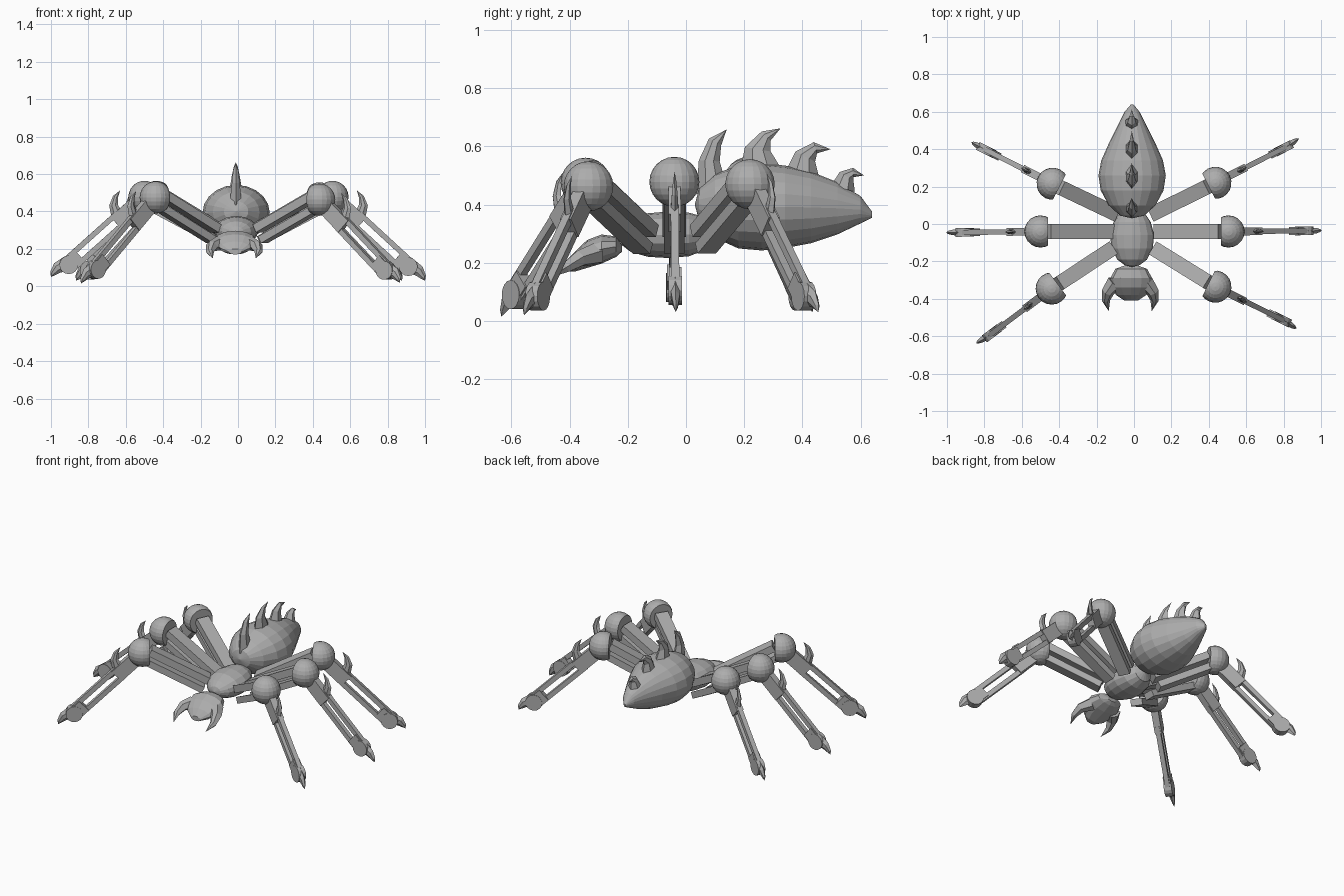
import bpy, bmesh, math
from mathutils import Vector, Matrix

if "Cube" in bpy.data.objects:
    bpy.data.objects.remove(bpy.data.objects["Cube"])

mat = bpy.data.materials.new("plain_grey")
mat.use_nodes = True
grey = (0.42, 0.42, 0.42, 1)
mat.diffuse_color = grey
mat.node_tree.nodes["Principled BSDF"].inputs["Base Color"].default_value = grey
UP = Vector((0, 0, 1))


def finish(name, bm):
    bmesh.ops.recalc_face_normals(bm, faces=bm.faces)
    mesh = bpy.data.meshes.new(name)
    bm.to_mesh(mesh)
    bm.free()
    mesh.materials.append(mat)
    obj = bpy.data.objects.new(name, mesh)
    bpy.context.collection.objects.link(obj)
    return obj


def skin(name, rings):
    """Join equal rings of points into a capped tube."""
    bm = bmesh.new()
    rows = [[bm.verts.new(p) for p in ring] for ring in rings]
    n = len(rows[0])
    for a, b in zip(rows, rows[1:]):
        for i in range(n):
            j = (i + 1) % n
            bm.faces.new((a[i], a[j], b[j], b[i]))
    bm.faces.new(rows[0])
    bm.faces.new(rows[-1])
    bmesh.ops.remove_doubles(bm, verts=bm.verts, dist=0.0005)
    return finish(name, bm)


def body(name, x, rows, sides):
    """Rounded body along y; each row is y, z, half width, half height."""
    turns = [2 * math.pi * i / sides for i in range(sides)]
    return skin(name, [[(x + rx * math.cos(t), y, z + rz * math.sin(t)) for t in turns]
                       for y, z, rx, rz in rows])


def spike(name, points, depths, side, width):
    """Curved horn with a six-sided section tapering to its last point."""
    pts = [Vector(p) for p in points]
    side = Vector(side).normalized()
    rings = []
    for i, (p, d) in enumerate(zip(pts, depths)):
        along = pts[min(i + 1, len(pts) - 1)] - pts[max(i - 1, 0)]
        deep = along.cross(side).normalized()
        w = width * d / depths[0]
        rings.append([p + deep * d * c + side * w * s for c, s in
                      ((1, 0), (.4, .9), (-.4, .9), (-1, 0), (-.4, -.9), (.4, -.9))])
    return skin(name, rings)


def beam(name, a, b, width, height, lift=0):
    """Box from a to b, shifted by lift along its upper normal."""
    along = (b - a).normalized()
    side = UP.cross(along).normalized()
    top = along.cross(side)
    corners = ((1, 1), (-1, 1), (-1, -1), (1, -1))
    return skin(name, [[p + top * (lift + height / 2 * v) + side * width / 2 * h
                        for h, v in corners] for p in (a, b)])


# Body: thorax, abdomen and head
body("thorax", -.01, [(-.23, .29, 0, 0), (-.22, .29, .04, .03), (-.19, .292, .08, .055),
                      (-.13, .295, .11, .075), (-.06, .296, .118, .08), (.01, .297, .1, .075),
                      (.07, .3, .06, .055), (.1, .31, 0, 0)], 16)
body("abdomen", -.01, [(.03, .40, 0, 0), (.045, .40, .065, .055), (.1, .395, .125, .11),
                       (.18, .392, .168, .143), (.26, .392, .18, .15), (.34, .392, .165, .142),
                       (.43, .39, .125, .123), (.52, .387, .08, .09), (.6, .382, .04, .047),
                       (.64, .365, .006, .01)], 20)
body("head", -.015, [(-.22, .25, .03, .012), (-.24, .255, .085, .035), (-.29, .247, .112, .05),
                     (-.34, .23, .105, .048), (-.38, .205, .08, .035),
                     (-.41, .185, .035, .015)], 12)

# Fangs, mirrored about the head's middle
for label, s in (("left", 1), ("right", -1)):
    path = [(.08, -.31, .23), (.12, -.365, .215), (.13, -.41, .185), (.115, -.465, .15)]
    spike("fang_" + label, [(-.02 + s * x, y, z) for x, y, z in path],
          (.045, .034, .022, 0), (0, -.5, 1), .04)

# Row of curved spines on the abdomen
spines = [([(.09, .44), (.08, .55), (.1, .615), (.14, .658)], (.055, .036, .024, 0)),
          ([(.255, .52), (.247, .59), (.275, .635), (.325, .662)], (.07, .045, .022, 0)),
          ([(.4, .505), (.41, .565), (.445, .595), (.497, .59)], (.058, .038, .02, 0)),
          ([(.54, .455), (.552, .497), (.575, .51), (.612, .5)], (.042, .028, .016, 0))]
for i, (path, depths) in enumerate(spines):
    spike("spine_%d" % (i + 1), [(-.012, y, z) for y, z in path], depths, (1, 0, 0), .036)


def leg(name, hip, knee, foot, tip):
    hip, knee, foot, tip = map(Vector, (hip, knee, foot, tip))
    # Upper leg: two stacked planks
    end = hip.lerp(knee, .92)
    beam(name + "_upper_plank", hip, end, .08, .045, .032)
    beam(name + "_lower_plank", hip, end, .07, .04, -.035)

    out = foot - knee
    out.z = 0
    out.normalize()
    side = UP.cross(out)
    frame = Matrix((out, side, UP)).transposed().to_4x4()

    # Knee: ball cut flat on the inner side
    bm = bmesh.new()
    bmesh.ops.create_uvsphere(bm, u_segments=20, v_segments=12, radius=.086)
    cut = bmesh.ops.bisect_plane(bm, geom=bm.verts[:] + bm.edges[:] + bm.faces[:],
                                 plane_co=(-.04, 0, 0), plane_no=(-1, 0, 0), clear_outer=True)
    bmesh.ops.contextual_create(bm, geom=[e for e in cut["geom_cut"]
                                          if isinstance(e, bmesh.types.BMEdge)])
    bm.transform(Matrix.Translation(knee) @ frame)
    finish(name + "_knee", bm)

    # Shin: socket block, two rails and an ankle block
    beam(name + "_socket", knee.lerp(foot, .1), knee.lerp(foot, .38), .042, .085)
    for label, lift in (("outer", .032), ("inner", -.032)):
        beam(name + "_rail_" + label, knee.lerp(foot, .3), foot, .028, .028, lift)
    beam(name + "_ankle", knee.lerp(foot, .86), foot, .042, .075)

    # Hook on the shin
    def at(u, z):
        return knee + out * u + UP * z
    spike(name + "_hook", [at(.15, -.09), at(.165, -.045), at(.155, 0), at(.13, .035)],
          (.03, .024, .014, 0), side, .014)

    # Foot disc and claw
    bm = bmesh.new()
    bmesh.ops.create_cone(bm, cap_ends=True, segments=16, radius1=.05, radius2=.05, depth=.046)
    bm.transform(Matrix.Translation(foot) @ frame @ Matrix.Rotation(math.pi / 2, 4, "X"))
    finish(name + "_foot", bm)
    mid = foot.lerp(tip, .65) + UP * .025
    spike(name + "_claw", [foot + UP * .01, mid, foot.lerp(tip, .9) + UP * .012, tip],
          (.042, .03, .016, 0), side, .022)


# Six legs: hip, knee, foot centre and claw tip
leg("front_left_leg", (.12, -.14, .28), (.435, -.335, .463), (.79, -.51, .085), (.865, -.557, .02))
leg("front_right_leg", (-.13, -.14, .28), (-.44, -.345, .475), (-.76, -.585, .09), (-.84, -.635, .015))
leg("middle_left_leg", (.13, -.04, .28), (.505, -.04, .478), (.91, -.037, .105), (1, -.035, .03))
leg("middle_right_leg", (-.13, -.04, .28), (-.5, -.04, .478), (-.905, -.045, .115), (-1, -.045, .05))
leg("back_left_leg", (.11, .06, .28), (.435, .22, .47), (.8, .405, .085), (.877, .455, .03))
leg("back_right_leg", (-.11, .06, .28), (-.435, .215, .478), (-.79, .395, .085), (-.865, .435, .03))
